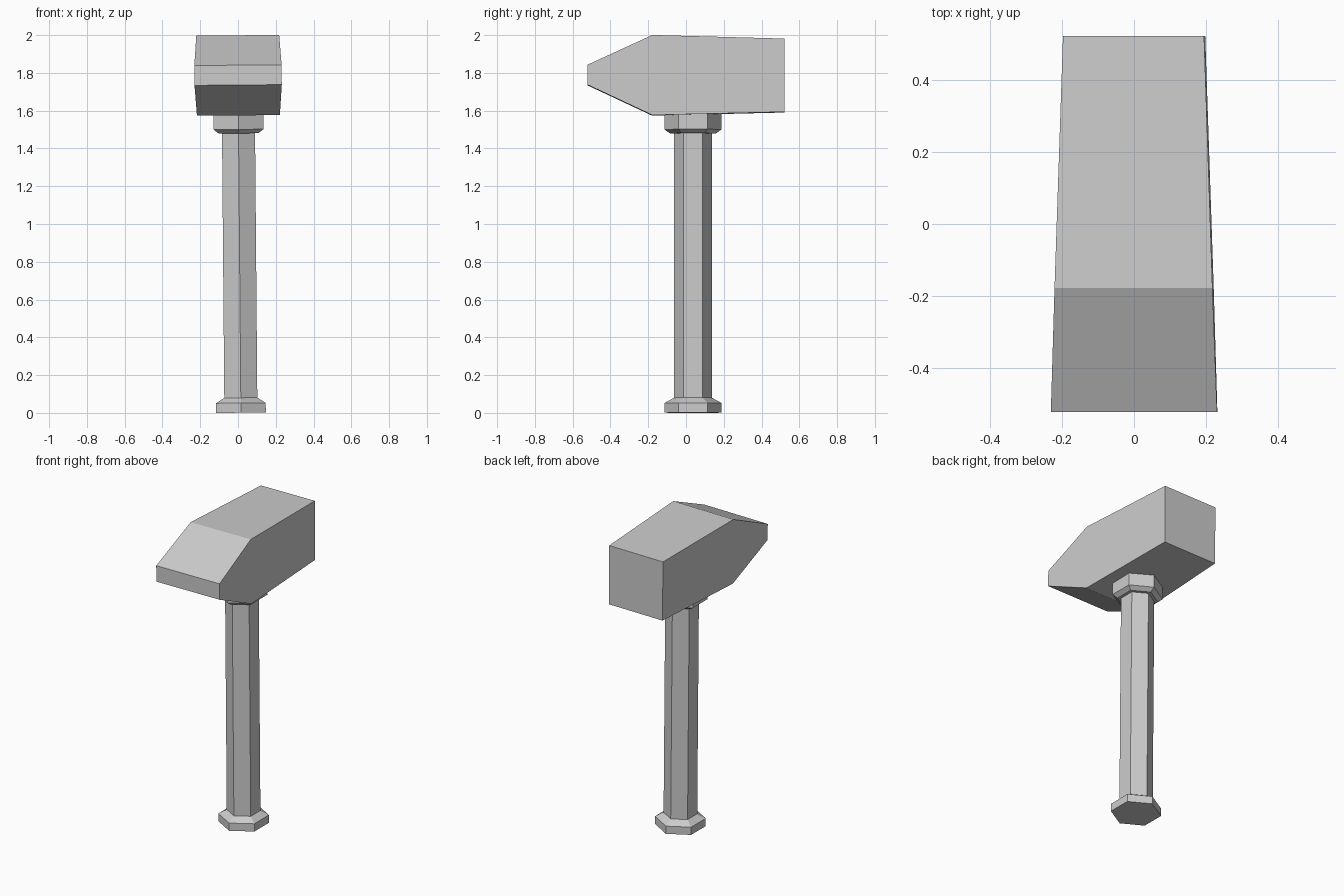
import bpy
import bmesh
import math

cube = bpy.data.objects.get("Cube")
if cube:
    bpy.data.objects.remove(cube, do_unlink=True)

# One plain grey for the whole tool
GREY = (0.604, 0.604, 0.604, 1.0)
grey = bpy.data.materials.new("plain grey")
grey.diffuse_color = GREY
grey.use_nodes = True
grey.node_tree.nodes["Principled BSDF"].inputs["Base Color"].default_value = GREY

LEAN = -0.0085      # the tool leans slightly sideways
AXIS_X = 0.0155     # foot of the handle axis
HANDLE_Y = 0.037    # handle sits a little behind the middle


def loft(name, rings):
    """Skin a closed, flat-shaded solid through rings of points."""
    bm = bmesh.new()
    loops = [[bm.verts.new(p) for p in ring] for ring in rings]
    count = len(loops[0])
    for low, high in zip(loops, loops[1:]):
        for i in range(count):
            j = (i + 1) % count
            bm.faces.new((low[i], low[j], high[j], high[i]))
    bm.faces.new(loops[0][::-1])
    bm.faces.new(loops[-1])
    bmesh.ops.recalc_face_normals(bm, faces=bm.faces)
    mesh = bpy.data.meshes.new(name)
    bm.to_mesh(mesh)
    bm.free()
    mesh.materials.append(grey)
    obj = bpy.data.objects.new(name, mesh)
    obj.location = (AXIS_X, 0, 0.001)
    obj.rotation_euler.y = LEAN
    bpy.context.collection.objects.link(obj)
    return obj


def hexagon(radius, z):
    """Ring with corners pointing to the front and back."""
    angles = [math.radians(30 + 60 * i) for i in range(6)]
    return [(radius * math.cos(a), HANDLE_Y + radius * math.sin(a), z) for a in angles]


# Handle: flared pommel, hexagonal shaft and chamfered collar in one solid
handle_profile = [
    (0.152, 0.0), (0.152, 0.051), (0.101, 0.079),
    (0.101, 1.479), (0.122, 1.479), (0.152, 1.5), (0.152, 1.6),
]
loft("handle", [hexagon(r, z) for r, z in handle_profile])

# Head: wedge at the front, square striking face at the back, widening forwards
side_profile = [
    (-0.522, 1.735), (-0.178, 1.574), (0.522, 1.591),
    (0.522, 1.979), (-0.178, 1.998), (-0.522, 1.84),
]


def half_width(y):
    return 0.2135 - 0.0335 * y


loft("hammer_head", [
    [(side * half_width(y), y, z) for y, z in side_profile] for side in (-1, 1)
])
